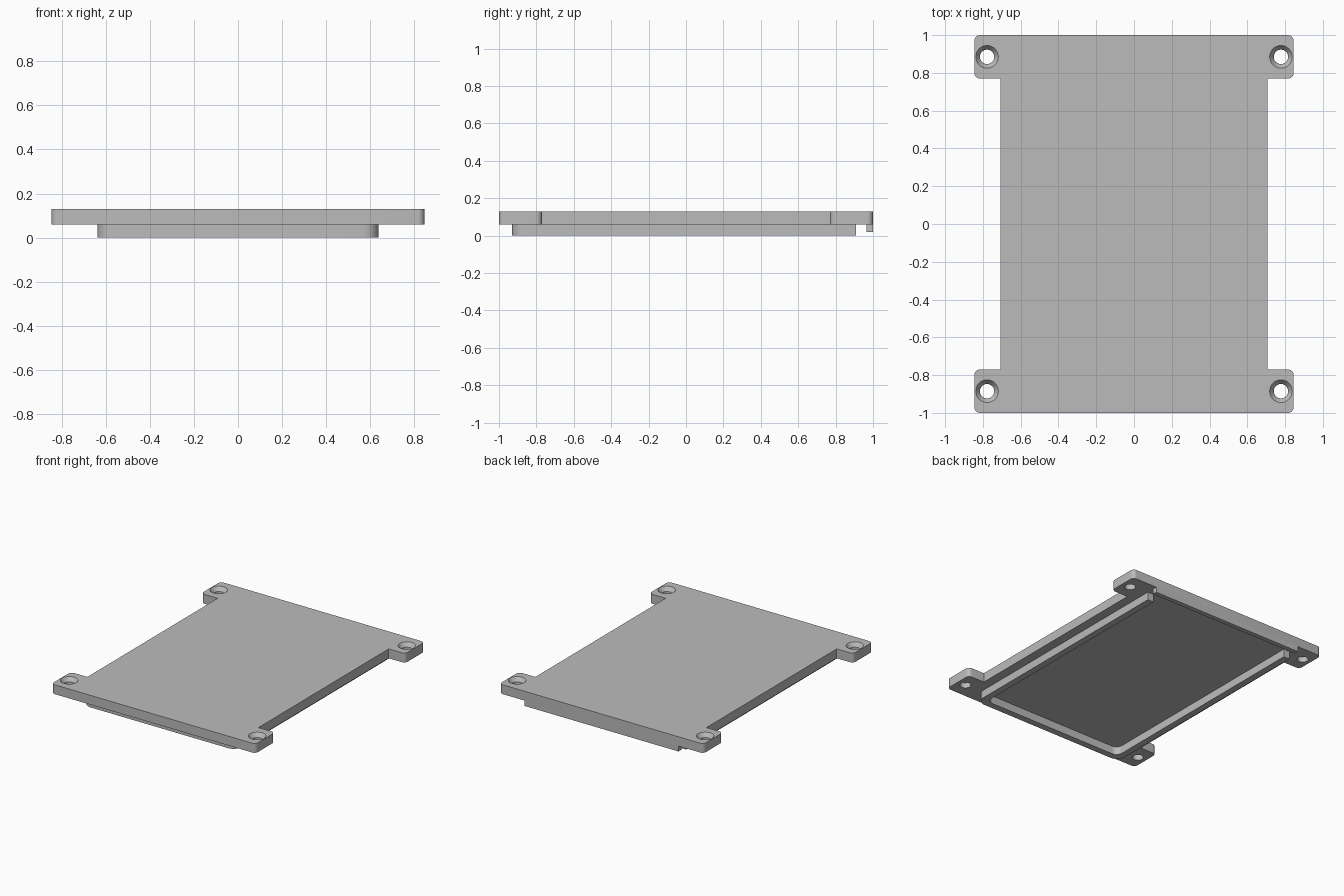
import bpy, bmesh, math

if "Cube" in bpy.data.objects:
    bpy.data.objects.remove(bpy.data.objects["Cube"], do_unlink=True)

GREY = (0.5, 0.5, 0.5, 1)
grey = bpy.data.materials.new("plain_grey")
grey.use_nodes = True
grey.diffuse_color = GREY
grey.node_tree.nodes["Principled BSDF"].inputs["Base Color"].default_value = GREY

PLATE_BOTTOM, PLATE_TOP = 0.06, 0.13


def rounded(points, segments=8):
    """Outline from (x, y, corner radius) points."""
    outline = []
    for i, (x, y, r) in enumerate(points):
        if r == 0:
            outline.append((x, y))
            continue
        px, py, _ = points[i - 1]
        nx, ny, _ = points[(i + 1) % len(points)]
        a, b = math.hypot(px - x, py - y), math.hypot(nx - x, ny - y)
        ux, uy, vx, vy = (px - x) / a, (py - y) / a, (nx - x) / b, (ny - y) / b
        for k in range(segments + 1):
            t = math.pi / 2 * k / segments
            s, c = r * (1 - math.sin(t)), r * (1 - math.cos(t))
            outline.append((x + ux * s + vx * c, y + uy * s + vy * c))
    return outline


def finish(name, bm):
    bmesh.ops.recalc_face_normals(bm, faces=bm.faces[:])
    mesh = bpy.data.meshes.new(name)
    bm.to_mesh(mesh)
    bm.free()
    mesh.materials.append(grey)
    obj = bpy.data.objects.new(name, mesh)
    bpy.context.collection.objects.link(obj)
    return obj


def extrude(name, outline, z0, z1):
    bm = bmesh.new()
    face = bm.faces.new([bm.verts.new((x, y, z0)) for x, y in outline])
    top = bmesh.ops.extrude_face_region(bm, geom=[face])["geom"]
    verts = [v for v in top if isinstance(v, bmesh.types.BMVert)]
    bmesh.ops.translate(bm, verts=verts, vec=(0, 0, z1 - z0))
    return finish(name, bm)


# Cover plate with four screw tabs
W, BODY, TAB, R = 0.845, 0.708, 0.77, 0.03
quarter = [(W, 1, R), (W, TAB, R), (BODY, TAB, 0)]
right = quarter + [(x, -y, r) for x, y, r in reversed(quarter)]
outline = right + [(-x, y, r) for x, y, r in reversed(right)]
plate = extrude("cover_plate", rounded(outline), PLATE_BOTTOM, PLATE_TOP)

# Countersunk screw holes, cut by one lathed shape per tab
bm = bmesh.new()
profile = [(0.038, 0.0), (0.038, 0.1), (0.06, PLATE_TOP), (0.06, 0.16)]
N = 32
for sx in (-1, 1):
    for sy in (-1, 1):
        rings = []
        for r, z in profile:
            angles = [2 * math.pi * k / N for k in range(N)]
            rings.append([bm.verts.new((sx * 0.778 + r * math.cos(a),
                                        sy * 0.885 + r * math.sin(a), z)) for a in angles])
        for lo, hi in zip(rings, rings[1:]):
            for k in range(N):
                j = (k + 1) % N
                bm.faces.new((lo[k], lo[j], hi[j], hi[k]))
        bm.faces.new(rings[0])
        bm.faces.new(rings[-1])
cutter = finish("screw_hole_cutter", bm)
cutter.hide_render = True
cutter.hide_set(True)
cutter.display_type = 'WIRE'
holes = plate.modifiers.new("screw_holes", 'BOOLEAN')
holes.operation = 'DIFFERENCE'
holes.solver = 'EXACT'
holes.object = cutter
bpy.context.view_layer.objects.active = plate
plate.select_set(True)
bpy.ops.object.modifier_apply(modifier="screw_holes")
bpy.data.objects.remove(cutter, do_unlink=True)

# U-shaped locating rim below the plate, open at the back
X, FRONT, BACK, WALL = 0.638, -0.93, 0.91, 0.05
rim = extrude("locating_rim", rounded([
    (-X, BACK, 0), (-X, FRONT, 0.07), (X, FRONT, 0.07), (X, BACK, 0),
    (X - WALL, BACK, 0), (X - WALL, FRONT + WALL, 0.05),
    (WALL - X, FRONT + WALL, 0.05), (WALL - X, BACK, 0)]), 0, PLATE_BOTTOM)

# Shallow lip along the back edge
lip = extrude("back_lip", [(-X, 0.965), (X, 0.965), (X, 1), (-X, 1)], 0.02, PLATE_BOTTOM)

# Smooth round corners, keep hard edges
for obj in (plate, rim, lip):
    bpy.ops.object.select_all(action='DESELECT')
    obj.select_set(True)
    bpy.context.view_layer.objects.active = obj
    bpy.ops.object.shade_smooth_by_angle(angle=math.radians(30))
